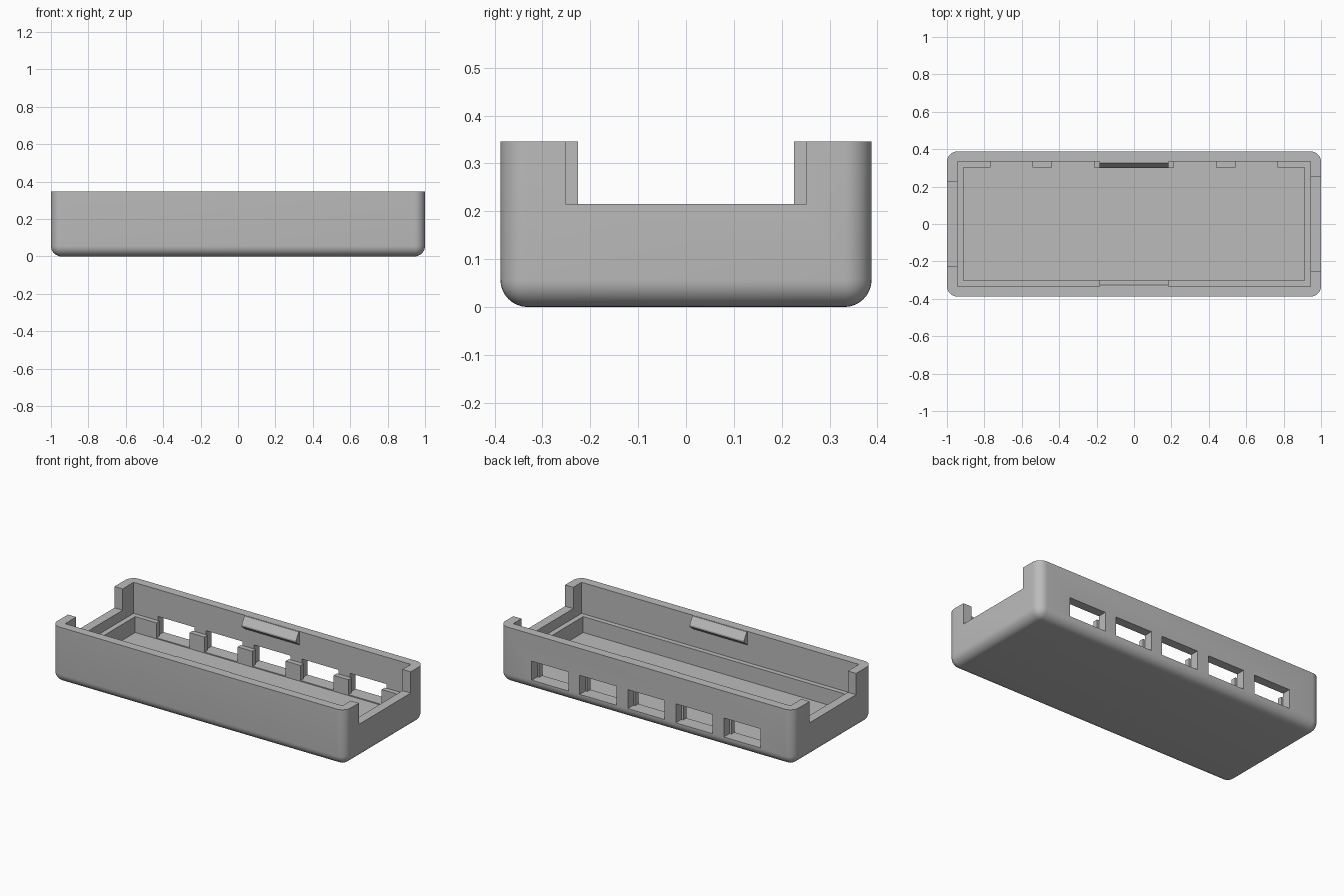
import bpy, bmesh
from mathutils import Vector

old = bpy.data.objects.get("Cube")
if old:
    bpy.data.objects.remove(old, do_unlink=True)

LENGTH, WIDTH, HEIGHT = 2.0, 0.776, 0.346
RADIUS = 0.057

grey = bpy.data.materials.new("light grey plastic")
grey.use_nodes = True
colour = (0.5, 0.5, 0.5, 1)
grey.diffuse_color = colour
grey.node_tree.nodes["Principled BSDF"].inputs["Base Color"].default_value = colour


def add_object(name, bm):
    bmesh.ops.recalc_face_normals(bm, faces=bm.faces)
    mesh = bpy.data.meshes.new(name)
    bm.to_mesh(mesh)
    bm.free()
    mesh.materials.append(grey)
    obj = bpy.data.objects.new(name, mesh)
    bpy.context.collection.objects.link(obj)
    return obj


def box(x, y, z):
    """Box bmesh from three (low, high) ranges."""
    bm = bmesh.new()
    bmesh.ops.create_cube(bm, size=1)
    low, high = Vector((x[0], y[0], z[0])), Vector((x[1], y[1], z[1]))
    for v in bm.verts:
        v.co = (low + high) / 2 + v.co * (high - low)
    return bm


# Tray body: rounded everywhere except the open rim
bm = box((-LENGTH / 2, LENGTH / 2), (-WIDTH / 2, WIDTH / 2), (0, HEIGHT))
bm.edges.ensure_lookup_table()
rounded = [e for e in bm.edges if min(v.co.z for v in e.verts) < 0.01]
bmesh.ops.bevel(bm, geom=rounded, offset=RADIUS, segments=8, profile=0.5, affect='EDGES')
tray = add_object("tray", bm)

TOP = HEIGHT + 0.1
LEDGE, FLOOR = 0.155, 0.057
SILL, LINTEL = 0.063, 0.18
cuts = [
    ("upper_cavity", (-0.944, 0.944), (-0.333, 0.333), (LEDGE, TOP)),
    ("lower_cavity", (-0.912, 0.912), (-0.303, 0.303), (FLOOR, TOP)),
    ("right_notch", (-1.1, -0.9), (-0.226, 0.226), (0.215, TOP)),
    ("left_notch", (0.9, 1.1), (-0.252, 0.252), (0.215, TOP)),
]
# Row of port windows in the back wall, narrower through the ledge
for i in range(-2, 3):
    c = i * 0.327
    cuts.append(("port_window", (c - 0.125, c + 0.125), (0.333, 0.5), (SILL, LINTEL)))
    cuts.append(("ledge_gap", (c - 0.1125, c + 0.1125), (0.25, 0.34), (SILL, LINTEL)))

for name, x, y, z in cuts:
    cutter = add_object(name + "_cutter", box(x, y, z))
    cutter.hide_render = True
    mod = tray.modifiers.new(name, 'BOOLEAN')
    mod.operation, mod.solver, mod.object = 'DIFFERENCE', 'EXACT', cutter
    bpy.context.view_layer.objects.active = tray
    bpy.ops.object.modifier_apply(modifier=mod.name)
    bpy.data.objects.remove(cutter, do_unlink=True)

bpy.ops.object.select_all(action='DESELECT')
tray.select_set(True)
bpy.context.view_layer.objects.active = tray
bpy.ops.object.shade_smooth_by_angle(angle=0.6)

# Snap clips: wedge profile extruded along the two long walls
profile = [(0.34, 0.345), (0.327, 0.345), (0.299, 0.3), (0.299, 0.29), (0.333, 0.262), (0.34, 0.262)]
for name, side in (("back_clip", 1), ("front_clip", -1)):
    bm = bmesh.new()
    face = bm.faces.new([bm.verts.new((-0.185, side * y, z)) for y, z in profile])
    ext = bmesh.ops.extrude_face_region(bm, geom=[face], use_keep_orig=True)
    bmesh.ops.translate(bm, vec=(0.37, 0, 0),
                        verts=[g for g in ext["geom"] if isinstance(g, bmesh.types.BMVert)])
    add_object(name, bm)
